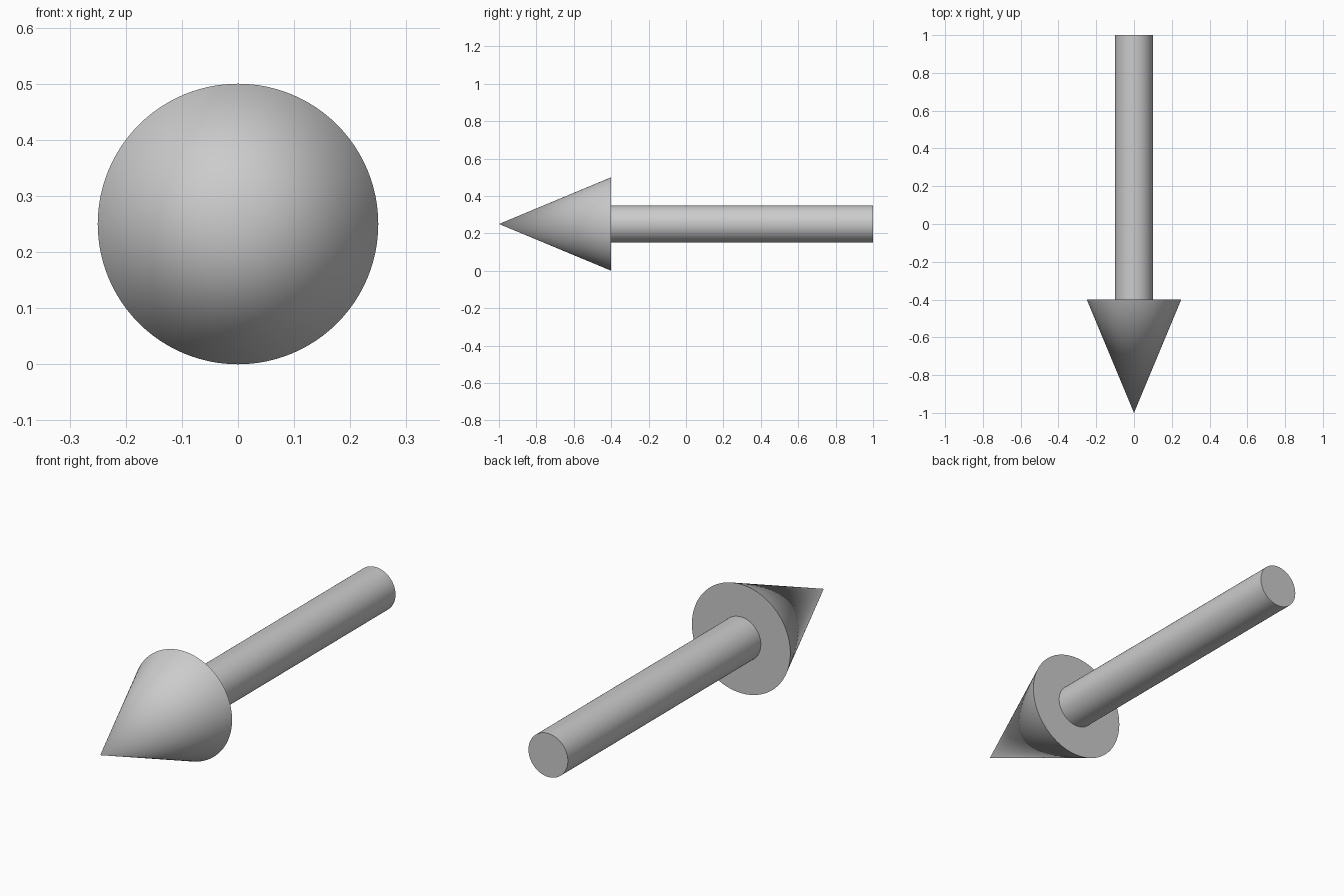
import bpy
import math

if "Cube" in bpy.data.objects:
    bpy.data.objects.remove(bpy.data.objects["Cube"])

CENTRE_Z = 0.25
SIDES = 96


def cone_along_y(name, front_radius, back_radius, y_front, y_back):
    """Cone or cylinder lying along y, from y_front to y_back."""
    bpy.ops.mesh.primitive_cone_add(
        vertices=SIDES,
        radius1=back_radius,
        radius2=front_radius,
        depth=y_back - y_front,
        location=(0, (y_front + y_back) / 2, CENTRE_Z),
        rotation=(math.pi / 2, 0, 0),
    )
    part = bpy.context.object
    part.name = name
    bpy.ops.object.shade_smooth_by_angle(angle=math.radians(30))
    return part


# Pointed head, tip towards the front
cone_along_y("arrow_head", 0.0, 0.25, -1.0, -0.4)

# Round shaft, butted against the back of the head
cone_along_y("arrow_shaft", 0.1, 0.1, -0.4, 1.0)
